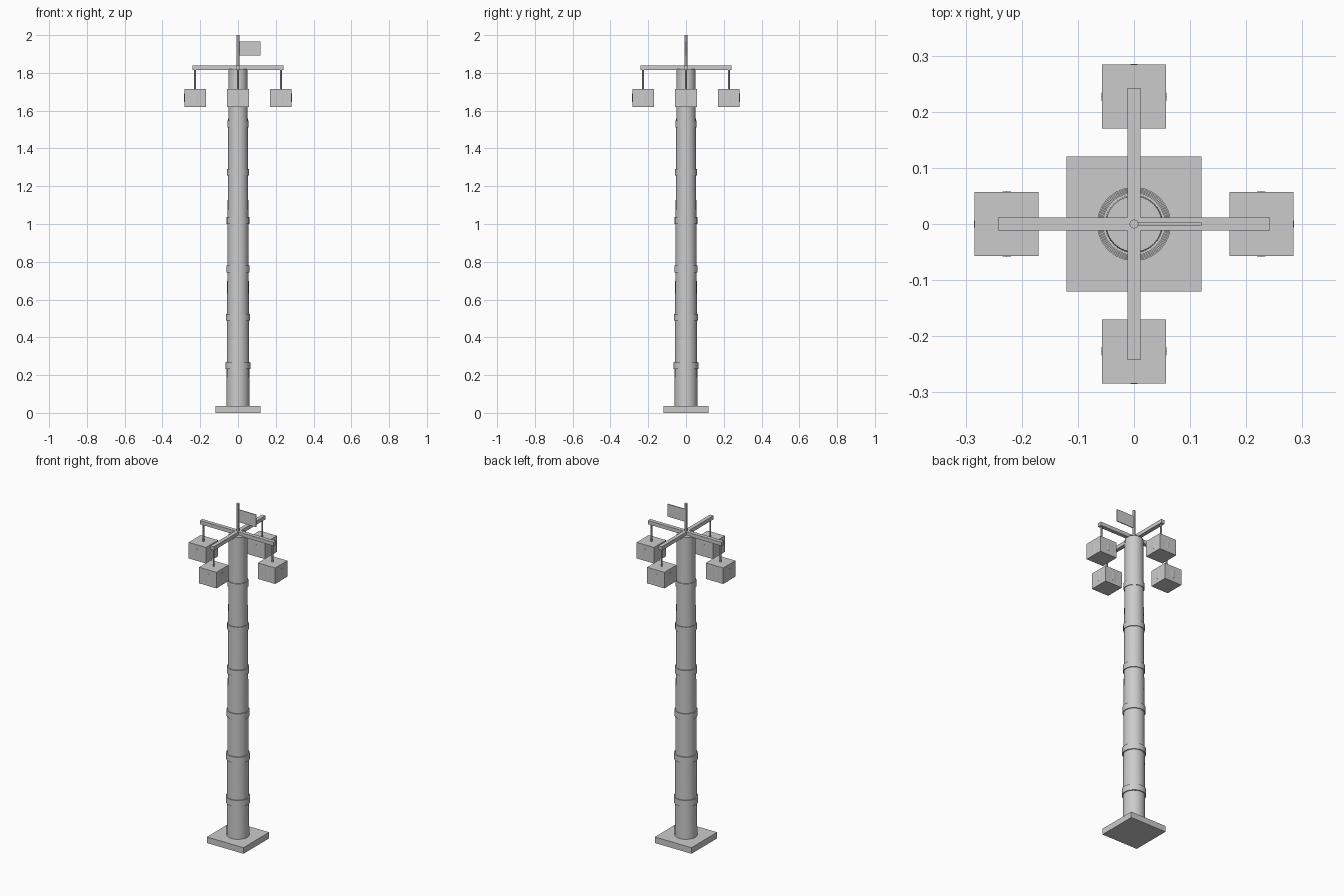
import bpy
import math

cube = bpy.data.objects.get("Cube")
if cube:
    bpy.data.objects.remove(cube, do_unlink=True)

grey = bpy.data.materials.new("plain grey")
grey.use_nodes = True
colour = (0.6, 0.6, 0.6, 1)
grey.diffuse_color = colour
grey.node_tree.nodes["Principled BSDF"].inputs["Base Color"].default_value = colour


def finish(name):
    obj = bpy.context.object
    obj.name = name
    obj.data.materials.append(grey)
    return obj


def box(name, centre, size):
    bpy.ops.mesh.primitive_cube_add(size=1, location=centre)
    obj = finish(name)
    obj.scale = size
    return obj


def tube(name, x, y, z0, z1, r0, r1=None, sides=24):
    bpy.ops.mesh.primitive_cone_add(
        vertices=sides, radius1=r0, radius2=r0 if r1 is None else r1,
        depth=z1 - z0, location=(x, y, (z0 + z1) / 2))
    obj = finish(name)
    bpy.ops.object.shade_smooth_by_angle(angle=math.radians(30))
    return obj


# Foot and tapering column
box("base_plate", (0, 0, 0.018), (0.24, 0.24, 0.036))
tube("column", 0, 0, 0.036, 1.82, 0.061, 0.05)

# Collars shrinking with the column
for i in range(6):
    z = 0.25 + i * 0.256
    tube(f"collar_{i + 1}", 0, 0, z - 0.018, z + 0.018, 0.066 - i * 0.002)

# Crossed arms
box("arm_side", (0, 0, 1.827), (0.484, 0.023, 0.022))
box("arm_front_back", (0, 0, 1.827), (0.023, 0.484, 0.022))

# Hanging lanterns, each with a band bulging slightly through its faces
for side, dx, dy in (("left", 1, 0), ("right", -1, 0), ("front", 0, -1), ("back", 0, 1)):
    x, y = dx * 0.227, dy * 0.227
    tube(f"{side}_hanger", x, y, 1.71, 1.82, 0.005, sides=8)
    box(f"{side}_lantern", (x, y, 1.667), (0.114, 0.114, 0.095))
    tube(f"{side}_lantern_band", x, y, 1.645, 1.69, 0.0585)

# Mast and flag
tube("mast", 0, 0, 1.82, 2.0, 0.008, sides=12)
box("flag", (0.062, 0, 1.928), (0.116, 0.005, 0.074))
